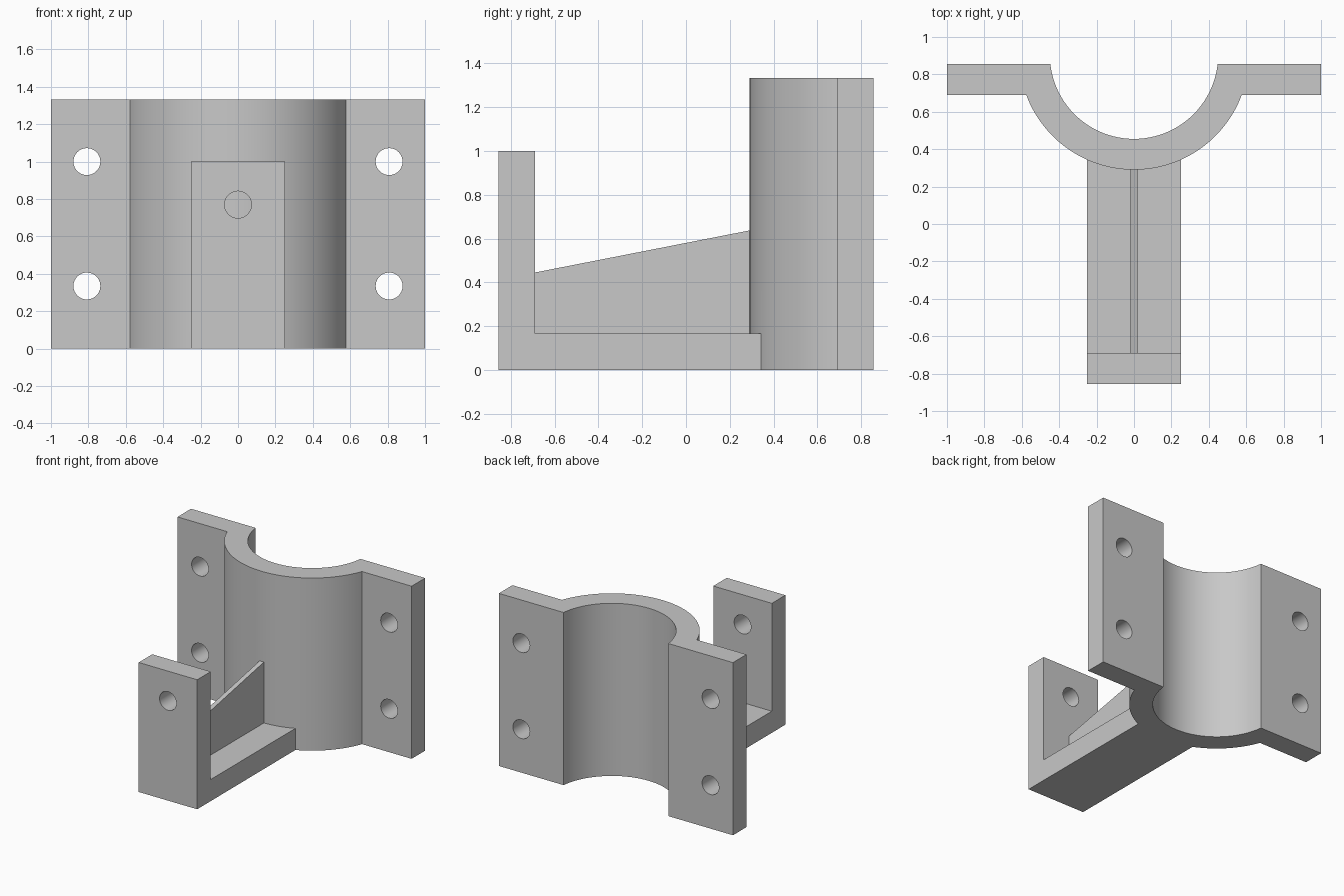
import bpy, bmesh, math
from mathutils import Vector

if "Cube" in bpy.data.objects:
    bpy.data.objects.remove(bpy.data.objects["Cube"])

T = 0.165                      # wall thickness
H = 1.333                      # saddle height
YC, R_OUT, R_IN = 0.905, 0.615, 0.45
BACK, FRONT = 0.855, -0.855

grey = bpy.data.materials.new("light grey")
grey.diffuse_color = (0.58, 0.58, 0.58, 1)
grey.use_nodes = True
grey.node_tree.nodes["Principled BSDF"].inputs["Base Color"].default_value = grey.diffuse_color


def prism(name, points, direction):
    """Extrude a flat outline along a direction into a closed solid."""
    bm = bmesh.new()
    face = bm.faces.new([bm.verts.new(p) for p in points])
    out = bmesh.ops.extrude_face_region(bm, geom=[face], use_keep_orig=True)
    verts = [g for g in out["geom"] if isinstance(g, bmesh.types.BMVert)]
    bmesh.ops.translate(bm, verts=verts, vec=Vector(direction))
    bmesh.ops.recalc_face_normals(bm, faces=bm.faces)
    mesh = bpy.data.meshes.new(name)
    bm.to_mesh(mesh)
    bm.free()
    mesh.materials.append(grey)
    obj = bpy.data.objects.new(name, mesh)
    bpy.context.collection.objects.link(obj)
    return obj


def arc(radius, y_end, n=48):
    """Lower arc of the saddle, left to right, ending at height y_end."""
    a = math.asin((y_end - YC) / radius)
    start, end = -math.pi - a, a
    return [(radius * math.cos(t), YC + radius * math.sin(t), 0)
            for t in (start + (end - start) * i / n for i in range(n + 1))]


def combine(target, other, operation):
    mod = target.modifiers.new(operation.lower(), 'BOOLEAN')
    mod.operation = operation
    mod.solver = 'EXACT'
    mod.object = other
    bpy.context.view_layer.objects.active = target
    bpy.ops.object.modifier_apply(modifier=mod.name)
    bpy.data.objects.remove(other)


def drill(target, x, y, z, radius):
    ring = [(x + radius * math.cos(math.tau * i / 40), y,
             z + radius * math.sin(math.tau * i / 40)) for i in range(40)]
    combine(target, prism("hole_cutter", ring, (0, 0.4, 0)), 'DIFFERENCE')


# Half-round saddle with two side flanges
outline = ([(-1, BACK, 0), (-1, BACK - T, 0)] + arc(R_OUT, BACK - T)
           + [(1, BACK - T, 0), (1, BACK, 0)] + arc(R_IN, BACK)[::-1])
bracket = prism("saddle_bracket", outline, (0, 0, H))

# L-shaped arm with upright front plate
arm = prism("arm", [(-0.25, FRONT, 0), (-0.25, FRONT, 1), (-0.25, FRONT + T, 1),
                    (-0.25, FRONT + T, 0.167), (-0.25, 0.42, 0.167),
                    (-0.25, 0.42, 0)], (0.5, 0, 0))
combine(bracket, arm, 'UNION')

# Thin sloped stiffening rib, running slightly into its neighbours
slope = (0.637 - 0.445) / 0.98
rib = prism("rib", [(-0.018, -0.75, 0.1), (-0.018, -0.75, 0.445 - 0.06 * slope),
                    (-0.018, 0.37, 0.637 + 0.08 * slope), (-0.018, 0.37, 0.1)],
            (0.036, 0, 0))
combine(bracket, rib, 'UNION')

# Bolt holes in flanges and front plate
for x in (-0.808, 0.808):
    for z in (0.335, 1.0):
        drill(bracket, x, 0.55, z, 0.072)
drill(bracket, 0, -0.97, 0.77, 0.072)

bpy.ops.object.select_all(action='DESELECT')
bracket.select_set(True)
bpy.context.view_layer.objects.active = bracket
bpy.ops.object.shade_smooth_by_angle(angle=math.radians(30))
